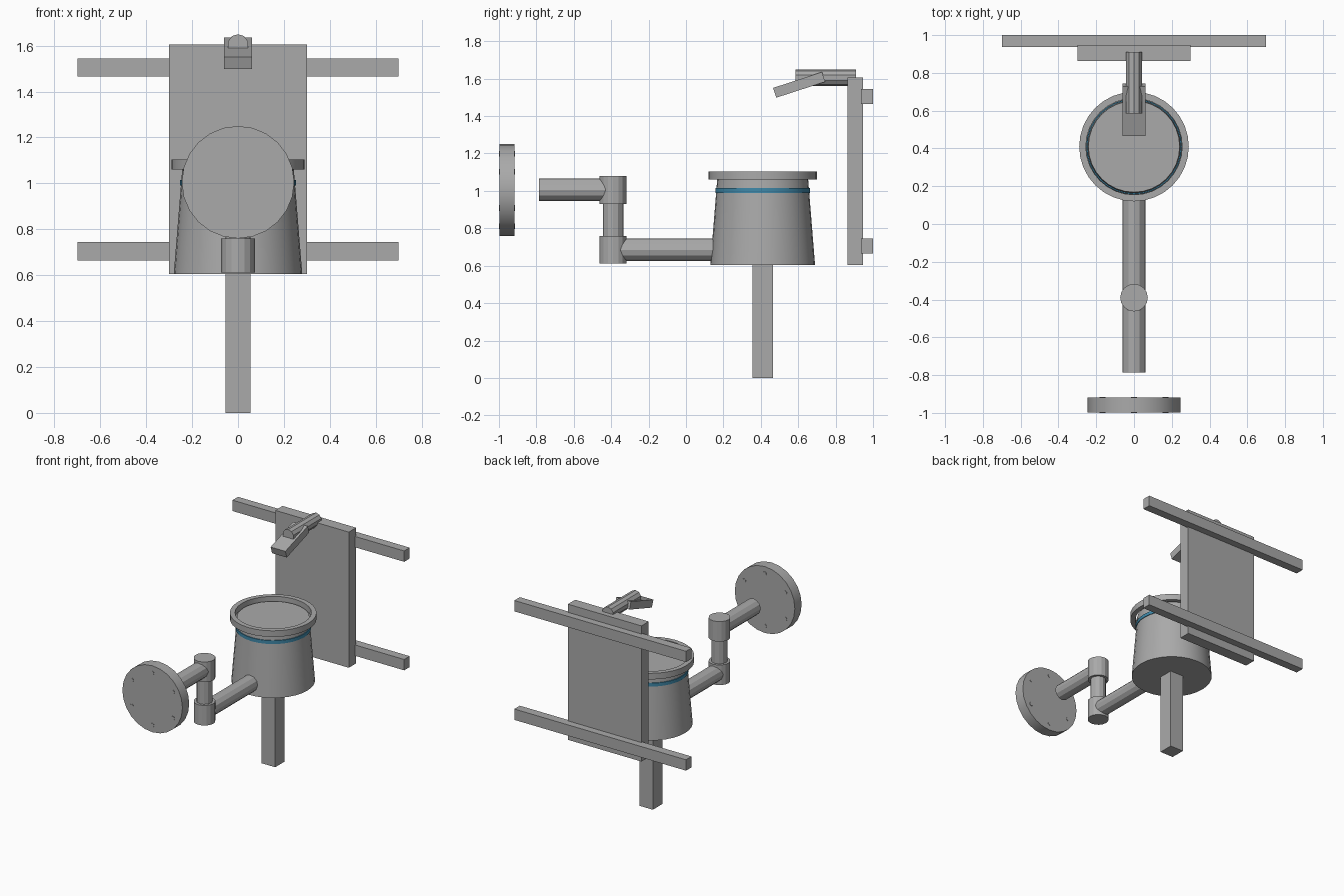
import bpy, math
from mathutils import Vector, Matrix

cube = bpy.data.objects.get("Cube")
if cube:
    bpy.data.objects.remove(cube, do_unlink=True)


def material(name, colour):
    mat = bpy.data.materials.new(name)
    mat.use_nodes = True
    mat.diffuse_color = colour
    mat.node_tree.nodes["Principled BSDF"].inputs["Base Color"].default_value = colour
    return mat


grey = material("grey", (0.4, 0.4, 0.4, 1))
blue = material("blue", (0.05, 0.25, 0.4, 1))


def finish(name, mat=grey, smooth=False):
    obj = bpy.context.object
    obj.name = name
    obj.data.materials.append(mat)
    if smooth:
        bpy.ops.object.shade_smooth_by_angle(angle=math.radians(20))
    return obj


def box(name, centre, size, tilt=0):
    bpy.ops.mesh.primitive_cube_add(size=1, location=centre, rotation=(tilt, 0, 0))
    bpy.context.object.scale = size
    return finish(name)


def rod(name, start, end, r1, sides, r2=None, mat=grey, smooth=False):
    """Cylinder or cone running from start to end."""
    a, b = Vector(start), Vector(end)
    axis = b - a
    bpy.ops.mesh.primitive_cone_add(
        vertices=sides, radius1=r1, radius2=r1 if r2 is None else r2,
        depth=axis.length, location=(a + b) / 2,
        rotation=axis.to_track_quat('Z', 'Y').to_euler())
    return finish(name, mat, smooth)


def ring(name, z0, z1, inner, outer, sides, mat):
    """Open ring around the tub axis, lathed from a rectangle."""
    verts, faces = [], []
    profile = [(outer, z0), (outer, z1), (inner, z1), (inner, z0)]
    for i in range(sides):
        t = 2 * math.pi * i / sides
        verts += [(r * math.sin(t), TUB_Y + r * math.cos(t), z) for r, z in profile]
        for k in range(4):
            n, m = (i + 1) % sides * 4, (k + 1) % 4
            faces.append((i * 4 + k, i * 4 + m, n + m, n + k))
    mesh = bpy.data.meshes.new(name)
    mesh.from_pydata(verts, [], faces)
    obj = bpy.data.objects.new(name, mesh)
    bpy.context.collection.objects.link(obj)
    bpy.context.view_layer.objects.active = obj
    bpy.ops.object.select_all(action='DESELECT')
    obj.select_set(True)
    return finish(name, mat, True)


TUB_Y = 0.41

# Back panel and its two rails
box("back_panel", (0, 0.905, 1.105), (0.6, 0.085, 1.0))
for name, z in (("lower_rail", 0.705), ("upper_rail", 1.505)):
    box(name, (0, 0.968, z), (1.4, 0.064, 0.08))

# Spout and tilted lever
rod("spout", (0, 0.91, 1.605), (0, 0.585, 1.605), 0.045, 10)
box("lever", (0, 0.605, 1.567), (0.12, 0.275, 0.055), math.radians(18))

# Tub on its post, with rim and coloured band
box("post", (0, TUB_Y, 0.31), (0.11, 0.11, 0.62))
rod("tub", (0, TUB_Y, 0.605), (0, TUB_Y, 1.075), 0.28, 32, 0.242, smooth=True)
ring("tub_rim", 1.06, 1.105, 0.255, 0.29, 32, grey)
ring("tub_band", 0.99, 1.015, 0.235, 0.253, 32, blue)

# Jointed arm
JOINT_Y, LOW, HIGH = -0.39, 0.685, 1.005
rod("lower_arm", (0, 0.25, LOW), (0, JOINT_Y, LOW), 0.06, 12)
rod("upper_arm", (0, JOINT_Y, HIGH), (0, -0.785, HIGH), 0.06, 12)
rod("arm_riser", (0, JOINT_Y, LOW), (0, JOINT_Y, HIGH), 0.055, 12)
for name, z in (("lower_joint", LOW), ("upper_joint", HIGH)):
    rod(name, (0, JOINT_Y, z - 0.074), (0, JOINT_Y, z + 0.074), 0.073, 16)

# Round mounting flange with six through bolts
rod("flange", (0, -0.997, HIGH), (0, -0.918, HIGH), 0.245, 24, smooth=True)
for i in range(6):
    t = math.pi * i / 3
    x, z = 0.193 * math.sin(t), HIGH + 0.193 * math.cos(t)
    rod(f"bolt_{i + 1}", (x, -1.0, z), (x, -0.915, z), 0.015, 8)
